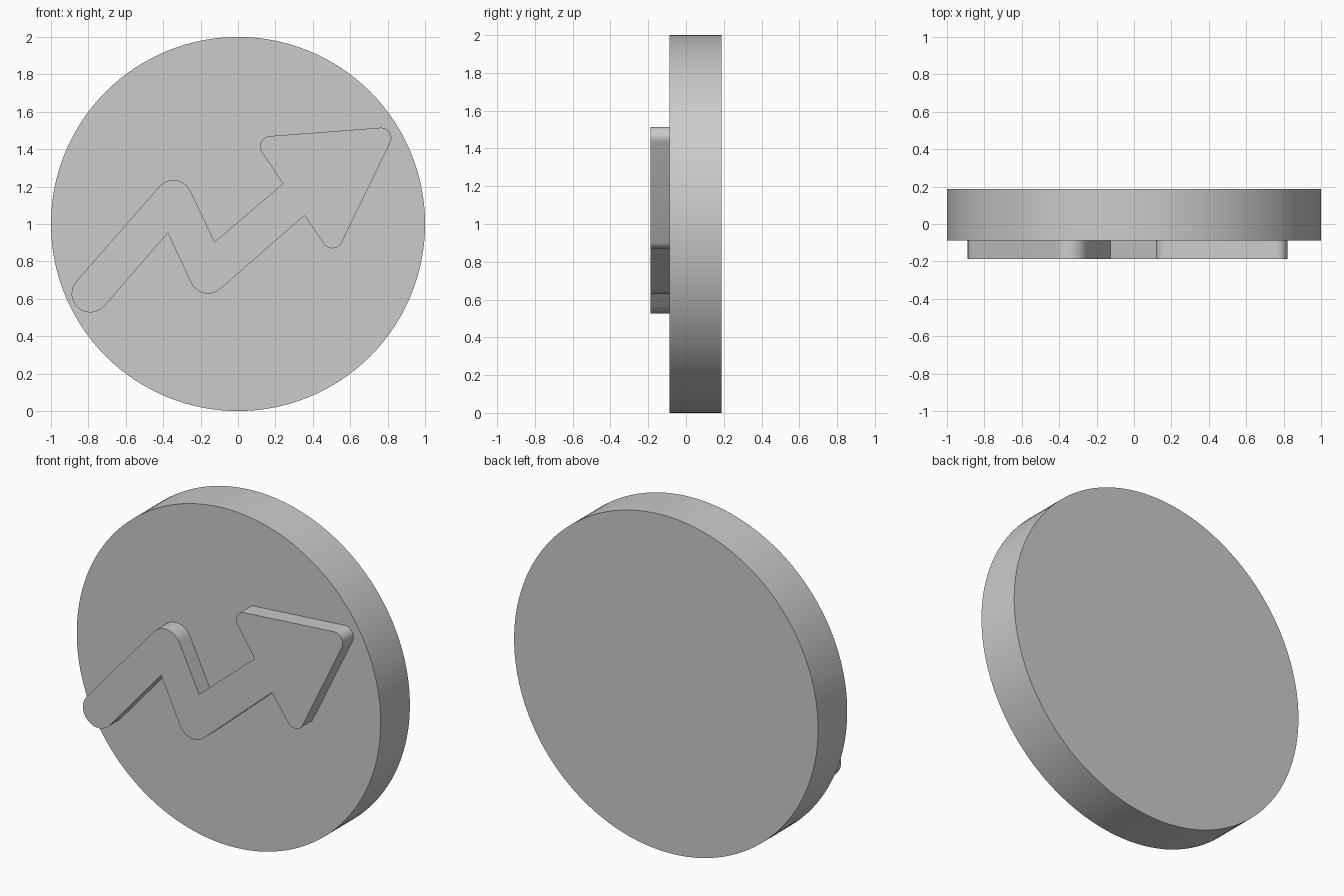
import bpy, bmesh, math
from mathutils import Vector

cube = bpy.data.objects.get("Cube")
if cube:
    bpy.data.objects.remove(cube, do_unlink=True)

# Single plain grey
grey = bpy.data.materials.new("plain_grey")
grey.use_nodes = True
colour = (0.6, 0.6, 0.6, 1)
grey.diffuse_color = colour
grey.node_tree.nodes["Principled BSDF"].inputs["Base Color"].default_value = colour

FRONT, FACE, BACK = -0.187, -0.087, 0.187


def rounded_outline(nodes, steps=12):
    """Clockwise outline joining circles (x, z, radius) by tangents; radius 0 is a sharp corner."""
    normals = []
    for i, (x, z, r) in enumerate(nodes):
        x2, z2, r2 = nodes[(i + 1) % len(nodes)]
        dx, dz = x2 - x, z2 - z
        normals.append(math.atan2(dz, dx) + math.acos((r - r2) / math.hypot(dx, dz)))
    points = []
    for i, (x, z, r) in enumerate(nodes):
        if r == 0:
            points.append((x, z))
            continue
        start = normals[i - 1]
        sweep = (start - normals[i]) % math.tau
        for k in range(steps + 1):
            a = start - sweep * k / steps
            points.append((x + r * math.cos(a), z + r * math.sin(a)))
    return points


def extrude_outline(name, points, y_front, y_back):
    bm = bmesh.new()
    face = bm.faces.new([bm.verts.new((x, y_front, z)) for x, z in points])
    new = bmesh.ops.extrude_face_region(bm, geom=[face], use_keep_orig=True)["geom"]
    bmesh.ops.translate(bm, vec=Vector((0, y_back - y_front, 0)),
                        verts=[g for g in new if isinstance(g, bmesh.types.BMVert)])
    bmesh.ops.recalc_face_normals(bm, faces=bm.faces)
    mesh = bpy.data.meshes.new(name)
    bm.to_mesh(mesh)
    bm.free()
    mesh.materials.append(grey)
    obj = bpy.data.objects.new(name, mesh)
    bpy.context.collection.objects.link(obj)
    bpy.ops.object.select_all(action="DESELECT")
    obj.select_set(True)
    bpy.context.view_layer.objects.active = obj
    bpy.ops.object.shade_smooth_by_angle(angle=math.radians(30))
    return obj


# Round base disc
SIDES = 128
circle = [(math.cos(-math.tau * i / SIDES), 1 + math.sin(-math.tau * i / SIDES))
          for i in range(SIDES)]
extrude_outline("disc", circle, FACE, BACK)

# Raised zigzag arrow
BEND, TIP = 0.1, 0.055
arrow = [
    (-0.79, 0.627, BEND),    # tail
    (-0.345, 1.135, BEND),   # upper bend
    (-0.125, 0.905, 0),      # inner notch
    (0.24, 1.215, 0),        # head meets shaft
    (0.173, 1.415, TIP),     # upper barb
    (0.765, 1.46, TIP),      # point
    (0.505, 0.925, TIP),     # lower barb
    (0.355, 1.045, 0),       # head meets shaft
    (-0.16, 0.728, BEND),    # lower bend
    (-0.375, 0.952, 0),      # inner notch
]
extrude_outline("zigzag_arrow", rounded_outline(arrow), FRONT, FACE)
